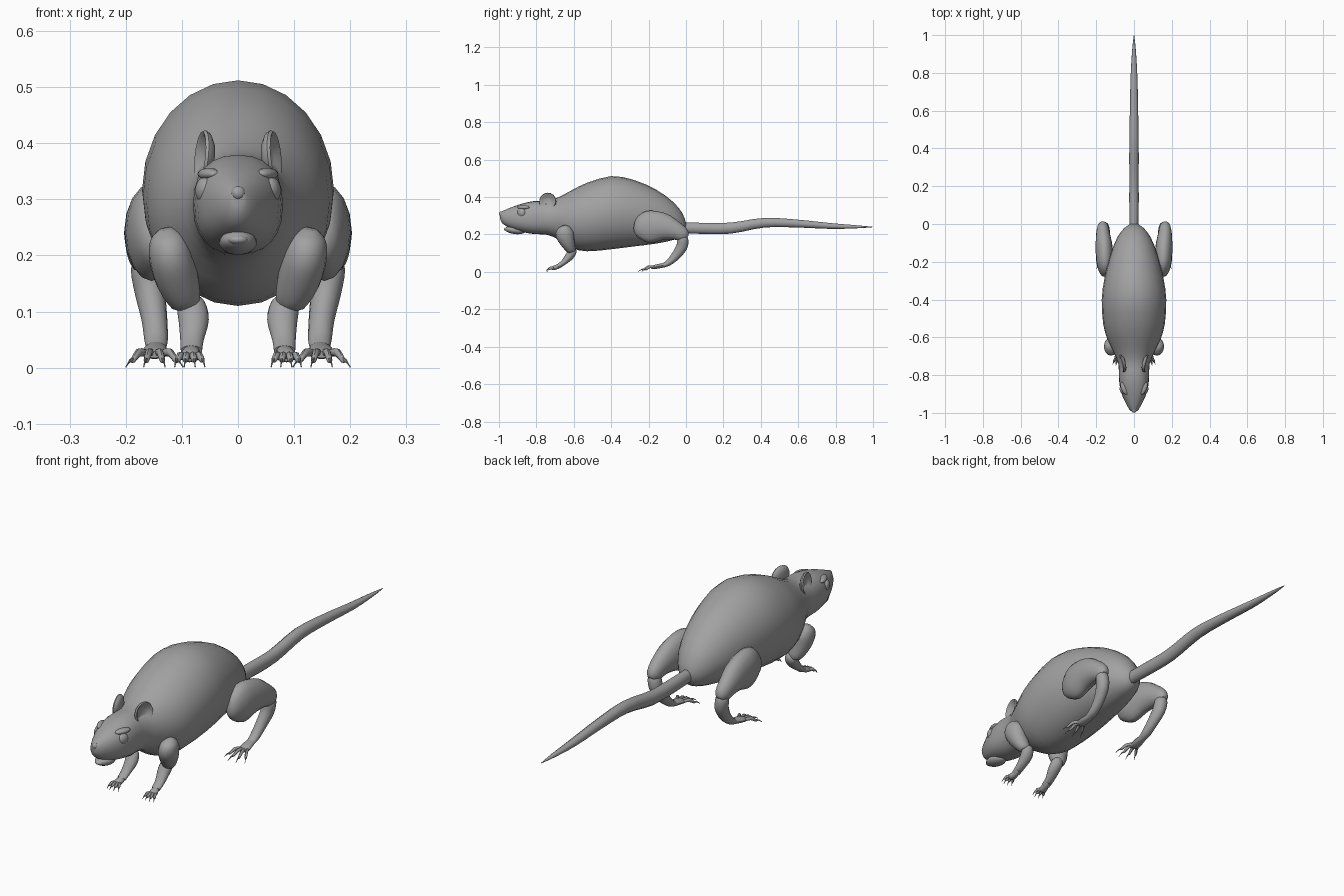
import bpy, bmesh, math
from mathutils import Vector, Matrix

if "Cube" in bpy.data.objects:
    bpy.data.objects.remove(bpy.data.objects["Cube"])

grey = bpy.data.materials.new("grey fur")
grey.diffuse_color = (0.36, 0.36, 0.36, 1)
grey.use_nodes = True
grey.node_tree.nodes["Principled BSDF"].inputs["Base Color"].default_value = grey.diffuse_color


def finish(name, bm):
    bmesh.ops.recalc_face_normals(bm, faces=bm.faces)
    me = bpy.data.meshes.new(name)
    bm.to_mesh(me)
    bm.free()
    me.materials.append(grey)
    ob = bpy.data.objects.new(name, me)
    bpy.context.collection.objects.link(ob)
    bpy.ops.object.select_all(action='DESELECT')
    ob.select_set(True)
    bpy.context.view_layer.objects.active = ob
    bpy.ops.object.shade_smooth_by_angle(angle=math.radians(45))
    return ob


def smooth(rows, n):
    """Catmull-Rom interpolation through rows of numbers."""
    out = []
    for i in range(len(rows) - 1):
        p0, p1 = rows[max(i - 1, 0)], rows[i]
        p2, p3 = rows[i + 1], rows[min(i + 2, len(rows) - 1)]
        for k in range(n):
            t = k / n
            out.append([0.5 * (2 * b + (c - a) * t + (2 * a - 5 * b + 4 * c - d) * t * t
                               + (3 * b - a - 3 * c + d) * t ** 3)
                        for a, b, c, d in zip(p0, p1, p2, p3)])
    return out + [list(rows[-1])]


def loft(bm, rows, sides=16, n=3, upright=False):
    """Skin of rings; row = x, y, z, x radius, other radius, roundness power."""
    rows = smooth([tuple(r) + (1.0,) * (6 - len(r)) for r in rows], n)
    pts = [Vector(r[:3]) for r in rows]
    rings = []
    for i, r in enumerate(rows):
        d = (pts[min(i + 1, len(pts) - 1)] - pts[max(i - 1, 0)]).normalized()
        if upright:
            d = Vector((0, 1, 0))
        u = (Vector((1, 0, 0)) - d * d.x).normalized()
        v = d.cross(u)
        ring = []
        for k in range(sides):
            a = 2 * math.pi * k / sides
            c, s = math.cos(a), math.sin(a)
            c = math.copysign(abs(c) ** r[5], c)
            s = math.copysign(abs(s) ** r[5], s)
            ring.append(bm.verts.new(pts[i] + u * c * max(r[3], .001) + v * s * max(r[4], .001)))
        rings.append(ring)
    for a, b in zip(rings, rings[1:]):
        for k in range(sides):
            j = (k + 1) % sides
            bm.faces.new((a[k], a[j], b[j], b[k]))
    bm.faces.new(rings[0])
    bm.faces.new(rings[-1])


def limb(name, rows, sides=16, n=3, upright=False):
    bm = bmesh.new()
    loft(bm, rows, sides, n, upright)
    return finish(name, bm)


def ball(name, loc, size, rot=None):
    bm = bmesh.new()
    m = Matrix.Translation(loc) @ (rot or Matrix()) @ Matrix.Diagonal((*size, 1))
    bmesh.ops.create_uvsphere(bm, u_segments=16, v_segments=10, radius=1, matrix=m)
    return finish(name, bm)


# body and head: y, bottom, top, half width, roundness
stations = [(-.994, .285, .318, .010, 1), (-.98, .257, .326, .026, 1), (-.94, .234, .343, .048, .9),
            (-.88, .214, .364, .072, .85), (-.81, .202, .379, .080, .85), (-.74, .198, .380, .083, .9),
            (-.68, .172, .400, .108, 1), (-.61, .128, .437, .141, 1), (-.53, .110, .476, .163, 1),
            (-.40, .121, .512, .171, 1), (-.28, .136, .492, .155, 1), (-.16, .151, .440, .124, 1),
            (-.07, .170, .375, .088, 1), (-.02, .192, .315, .050, 1), (0, .225, .262, .018, 1)]
limb("body_and_head", [(0, y, (b + t) / 2, w, (t - b) / 2, p) for y, b, t, w, p in stations],
     sides=24, n=2, upright=True)

# tail
limb("tail", [(0, -.04, .237, .022, .030), (0, .08, .233, .025, .031), (0, .24, .234, .025, .031),
              (0, .42, .263, .025, .027), (0, .60, .258, .022, .022), (0, .78, .245, .018, .016),
              (0, .92, .241, .010, .008), (0, 1.0, .240, .001, .001)], sides=10, upright=True)

# nose and lower jaw
ball("nose", (0, -.986, .311), (.013, .013, .013))
ball("lower_jaw", (0, -.915, .223), (.034, .055, .021), Matrix.Rotation(math.radians(-8), 4, 'X'))
ball("lower_lip", (0, -.955, .228), (.019, .018, .010))

for side, sx in (("right", 1), ("left", -1)):
    def path(rows):
        return [(r[0] * sx, *r[1:]) for r in rows]

    # eye and eyelid ridge
    turn = Matrix.Rotation(math.radians(-22 * sx), 4, 'Z')
    ball(side + "_eye", (.060 * sx, -.880, .316), (.015, .024, .023), turn)
    ball(side + "_brow", (.052 * sx, -.870, .345), (.016, .036, .011), turn)

    # ear: a shallow cup turned outward, spun from a profile
    bm = bmesh.new()
    prof = [(0, -.012), (.028, -.010), (.043, -.002), (.047, .006), (.044, .011), (.038, .009),
            (.030, .001), (.015, -.004), (0, -.005)]
    vs = [bm.verts.new((r, 0, h)) for r, h in prof]
    es = [bm.edges.new(e) for e in zip(vs, vs[1:])]
    bmesh.ops.spin(bm, geom=vs + es, cent=(0, 0, 0), axis=(0, 0, 1), angle=2 * math.pi, steps=20)
    bmesh.ops.remove_doubles(bm, verts=bm.verts, dist=.0005)
    aim = Vector((sx, -.22, .10)).to_track_quat('Z', 'Y').to_matrix().to_4x4()
    bm.transform(Matrix.Translation((.057 * sx, -.738, .376)) @ aim)
    finish(side + "_ear", bm)

    # front leg
    limb(side + "_front_upper_leg", path([
        (.130, -.655, .247, .012, .012), (.127, -.652, .232, .030, .036), (.120, -.648, .200, .039, .049),
        (.108, -.632, .155, .038, .038), (.093, -.613, .115, .027, .024), (.091, -.610, .105, .012, .012)]))
    limb(side + "_front_lower_leg", path([
        (.090, -.604, .125, .012, .010), (.084, -.606, .112, .025, .022), (.079, -.622, .085, .027, .023),
        (.082, -.655, .050, .021, .015), (.083, -.685, .030, .019, .011)]))

    # hind leg
    limb(side + "_thigh", path([
        (.150, -.278, .232, .008, .015), (.152, -.262, .233, .028, .050), (.154, -.205, .240, .045, .086),
        (.158, -.125, .242, .045, .074), (.164, -.055, .220, .037, .050), (.165, -.012, .195, .028, .036),
        (.165, .004, .183, .014, .016)]))
    limb(side + "_shin", path([
        (.166, -.014, .200, .016, .016), (.164, -.016, .178, .027, .028), (.157, -.022, .135, .027, .030),
        (.149, -.055, .086, .023, .024), (.146, -.092, .050, .021, .017), (.146, -.120, .035, .018, .012)]))

    # paws: palm, toes and claws fanned from the wrist
    for name, wx, wy, wz, palm, toe, w, fan in (("front", .083, -.675, .030, .040, .028, .018, 1.0),
                                                ("hind", .146, -.105, .036, .075, .060, .023, 1.15)):
        bm = bmesh.new()
        loft(bm, path([(wx, wy + .012, wz + .004, .012, .008), (wx, wy - palm * .3, wz - .002, w * .85, .012),
                       (wx + .003, wy - palm * .85, wz - .010, w, .011),
                       (wx + .003, wy - palm * 1.1, wz - .013, w * .6, .006)]), 12)
        for k in range(4):
            f = (k - 1.5) / 1.5
            x0, y0 = wx + .003 + f * w * .72, wy - palm * .9
            a = f * .42 * fan
            length = toe * (1 - .18 * abs(f))
            dx, dy = math.sin(a) * length, -math.cos(a) * length
            z0 = wz - .010
            loft(bm, path([(x0, y0, z0, .006, .007), (x0 + dx * .5, y0 + dy * .5, z0 + .001, .0065, .0075),
                           (x0 + dx * .95, y0 + dy * .95, .013, .005, .005),
                           (x0 + dx * 1.05, y0 + dy * 1.05, .011, .002, .002)]), 8, 2)
            loft(bm, path([(x0 + dx * .9, y0 + dy * .9, .015, .003, .004),
                           (x0 + dx * 1.2, y0 + dy * 1.2, .012, .002, .003),
                           (x0 + dx * 1.5, y0 + dy * 1.5, .001, .0005, .0005)]), 6, 2)
        finish(side + "_" + name + "_paw", bm)
